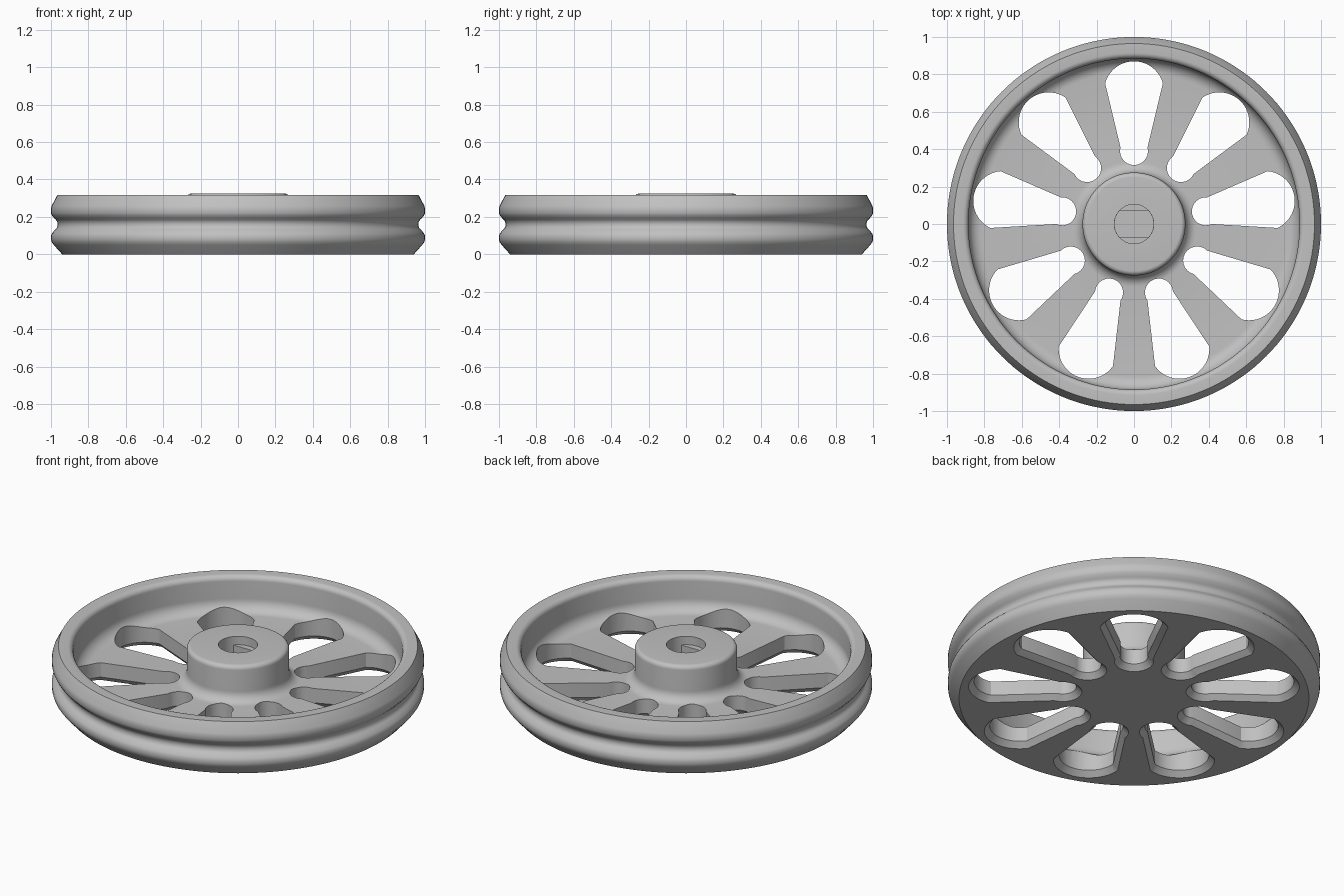
import bpy, bmesh
from math import sin, cos, radians, acos, pi

SEGMENTS = 144
FLOOR = 0.115      # top of the spoke disc

if "Cube" in bpy.data.objects:
    bpy.data.objects.remove(bpy.data.objects["Cube"])

grey = bpy.data.materials.new("plain_grey")
grey.use_nodes = True
grey.diffuse_color = (0.53, 0.53, 0.53, 1)
grey.node_tree.nodes["Principled BSDF"].inputs["Base Color"].default_value = grey.diffuse_color


def arc(cx, cy, r, start, end, steps):
    """Points on an arc, angles in degrees."""
    angles = [radians(start + (end - start) * i / steps) for i in range(steps + 1)]
    return [(cx + r * cos(a), cy + r * sin(a)) for a in angles]


def make_object(name, bm):
    bmesh.ops.recalc_face_normals(bm, faces=bm.faces)
    mesh = bpy.data.meshes.new(name)
    bm.to_mesh(mesh)
    bm.free()
    mesh.materials.append(grey)
    obj = bpy.data.objects.new(name, mesh)
    bpy.context.collection.objects.link(obj)
    return obj


def lathe(name, profile):
    """Closed solid turned about z; the first and last points lie on the axis."""
    bm = bmesh.new()
    verts = [bm.verts.new((r, 0, z)) for r, z in profile]
    edges = [bm.edges.new(pair) for pair in zip(verts, verts[1:])]
    bmesh.ops.spin(bm, geom=verts + edges, cent=(0, 0, 0), axis=(0, 0, 1),
                   angle=2 * pi, steps=SEGMENTS)
    bmesh.ops.remove_doubles(bm, verts=bm.verts, dist=1e-5)
    return make_object(name, bm)


def loft(bm, outlines):
    """Capped solid through a list of (outline, z) with equal point counts."""
    rings = [[bm.verts.new((x, y, z)) for x, y in pts] for pts, z in outlines]
    for low, high in zip(rings, rings[1:]):
        for i in range(len(low)):
            j = (i + 1) % len(low)
            bm.faces.new((low[i], low[j], high[j], high[i]))
    bm.faces.new(rings[0][::-1])
    bm.faces.new(rings[-1])


def slot_outline(angle, grow):
    """Two tangent circles of different size, lying along a spoke direction."""
    near, far, small, big = 0.39, 0.71, 0.075, 0.16
    t = 180 / pi * acos((small - big) / (far - near))
    pts = arc(far, 0, big + grow, t - 180, 180 - t, 20)
    pts += arc(near, 0, small + grow, 180 - t, 180 + t, 14)
    c, s = cos(angle), sin(angle)
    return [(x * c - y * s, x * s + y * c) for x, y in pts]


def cut(target, cutter):
    cutter.hide_render = True
    mod = target.modifiers.new("cut", 'BOOLEAN')
    mod.operation = 'DIFFERENCE'
    mod.solver = 'EXACT'
    mod.object = cutter
    bpy.context.view_layer.objects.active = target
    bpy.ops.object.modifier_apply(modifier=mod.name)
    bpy.data.objects.remove(cutter)


# Wheel: flat base, grooved outside, rounded rim, dished floor and raised hub
profile = [(0, 0), (0.94, 0)]
profile += [(0.985, 0.05), (0.996, 0.065), (1, 0.08), (1, 0.1), (0.994, 0.113)]
profile += arc(1.0, 0.16, 0.036, 235, 125, 8)
profile += [(0.994, 0.207), (1, 0.22), (1, 0.245), (0.996, 0.26), (0.965, 0.318)]
profile += arc(0.915, 0.288, 0.03, 90, 180, 6)
profile += arc(0.815, FLOOR + 0.07, 0.07, 0, -90, 8)
profile += arc(0.335, FLOOR + 0.06, 0.06, 270, 180, 8)
profile += arc(0.25, 0.3, 0.025, 0, 90, 6)
profile += [(0, 0.325)]
wheel = lathe("wheel", profile)

# Nine spoke openings, chamfered underneath
bm = bmesh.new()
for k in range(9):
    a = radians(90 + 40 * k)
    loft(bm, [(slot_outline(a, 0.05), -0.02), (slot_outline(a, 0), 0.03),
              (slot_outline(a, 0), 0.25)])
cut(wheel, make_object("slot_cutter", bm))

# Round recess in the hub, then a narrower hole with two flats
bm = bmesh.new()
loft(bm, [(arc(0, 0, 0.105, 0, 354, 59), z) for z in (0.275, 0.4)])
cut(wheel, make_object("recess_cutter", bm))
bm = bmesh.new()
flats = arc(0, 0, 0.1045, -41, 41, 14) + arc(0, 0, 0.1045, 139, 221, 14)
loft(bm, [(flats, z) for z in (0.06, 0.3)])
cut(wheel, make_object("axle_cutter", bm))

bpy.ops.object.select_all(action='DESELECT')
wheel.select_set(True)
bpy.context.view_layer.objects.active = wheel
bpy.ops.object.shade_smooth_by_angle(angle=radians(30))
